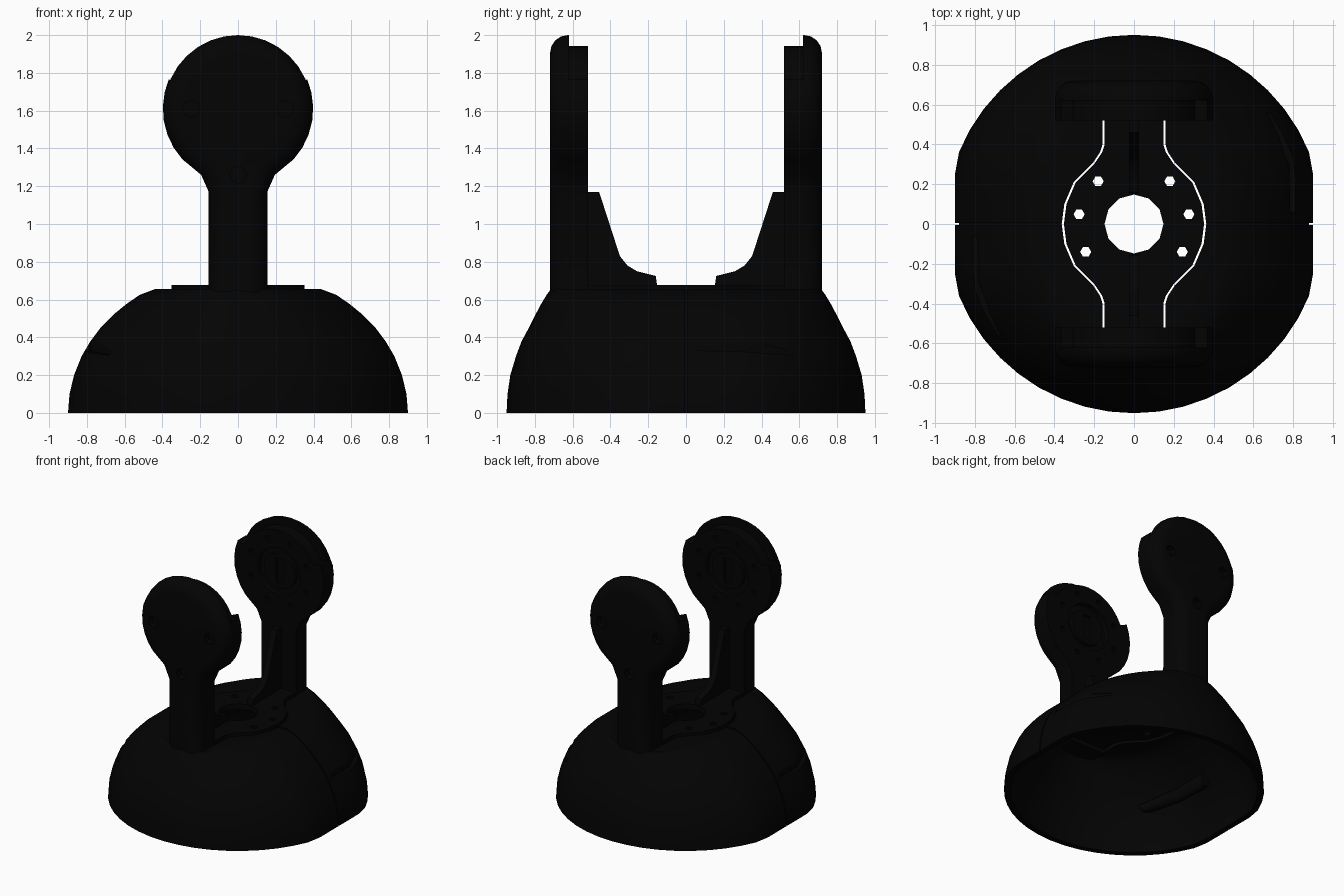
import bpy, bmesh
from math import sin, cos, pi, radians
from mathutils import Matrix

if "Cube" in bpy.data.objects:
    bpy.data.objects.remove(bpy.data.objects["Cube"])

black = bpy.data.materials.new("black_plastic")
black.diffuse_color = (0.001, 0.001, 0.001, 1)
black.use_nodes = True
black.node_tree.nodes["Principled BSDF"].inputs["Base Color"].default_value = black.diffuse_color


def finish(name, bm):
    bmesh.ops.recalc_face_normals(bm, faces=bm.faces)
    me = bpy.data.meshes.new(name)
    bm.to_mesh(me)
    bm.free()
    ob = bpy.data.objects.new(name, me)
    bpy.context.collection.objects.link(ob)
    me.materials.append(black)
    return ob


def loft(name, rings):
    bm = bmesh.new()
    loops = [[bm.verts.new(p) for p in r] for r in rings]
    n = len(loops[0])
    for a, b in zip(loops, loops[1:]):
        for i in range(n):
            j = (i + 1) % n
            bm.faces.new((a[i], a[j], b[j], b[i]))
    bm.faces.new(loops[0])
    bm.faces.new(loops[-1])
    return finish(name, bm)


def prism(name, pts, axis, lo, hi):
    put = {'x': lambda a, b, h: (h, a, b),
           'y': lambda a, b, h: (a, h, b),
           'z': lambda a, b, h: (a, b, h)}[axis]
    return loft(name, [[put(a, b, h) for a, b in pts] for h in (lo, hi)])


def disc(cx, cy, r, n=24):
    return [(cx + r * cos(2 * pi * i / n), cy + r * sin(2 * pi * i / n)) for i in range(n)]


def rect(x0, x1, y0, y1):
    return [(x0, y0), (x1, y0), (x1, y1), (x0, y1)]


def cut(ob, *cutters):
    bpy.context.view_layer.objects.active = ob
    for c in cutters:
        m = ob.modifiers.new("cut", 'BOOLEAN')
        m.operation, m.solver, m.object = 'DIFFERENCE', 'EXACT', c
        bpy.ops.object.modifier_apply(modifier=m.name)
        bpy.data.objects.remove(c)
    return ob


def turned(ob, name):
    new = ob.copy()
    new.data = ob.data.copy()
    new.name = name
    new.data.transform(Matrix.Rotation(pi, 4, 'Z'))
    bpy.context.collection.objects.link(new)
    return new


# domed base: height, half width, half depth
levels = [(0, .9, .95), (.1, .892, .945), (.2, .868, .93), (.3, .828, .9), (.38, .781, .87),
          (.45, .728, .832), (.52, .66, .797), (.58, .586, .765), (.625, .52, .738), (.655, .44, .715)]


def dome(name, off, drop=0.0):
    rings = []
    for i, (z, rx, ry) in enumerate(levels):
        z = -drop if i == 0 else z * (1 - off / .655)
        rings.append([(max(-1, min(1, 1.056 * cos(t))) * (rx - off), (ry - off) * sin(t), z)
                      for t in [2 * pi * k / 48 for k in range(48)]])
    return loft(name, rings)


def opening(grow):
    q = [(.355, 0), (.342, .1), (.295, .21), (.2, .305), (.163, .36), (.15, .4), (.15, .52)]
    q = [(x + grow, y) for x, y in q]
    right = [(x, -y) for x, y in q[:0:-1]] + q
    return right + [(-x, y) for x, y in right[::-1]]


base = dome("base_shell", 0)
seam = prism("seam_cutter", rect(-1, 1, -.006, .006), 'z', -.2, .7)
cut(seam, dome("seam_core", .014, .3))


# shallow wedge-shaped finger pocket, tapering in height
def pocket(name):
    return loft(name, [[(x, y, lo), (.95, y, lo), (.95, y, hi), (x, y, hi)]
                       for y, x, lo, hi in ((.06, .785, .33, .415), (.3, .78, .325, .39), (.56, .66, .305, .325))])


pocket_a = pocket("pocket_a")
pocket_b = turned(pocket_a, "pocket_b")
cut(base, dome("inside", .042, .1), prism("top_opening", opening(.008), 'z', .4, .8),
    seam, pocket_a, pocket_b)

# raised liner on the inside behind each pocket
liner = loft("pocket_liner", [[(x + .045 * cos(t), y, z + r * sin(t)) for t in [pi * k / 6 for k in range(12)]]
                              for x, y, z, r in ((.715, .03, .37, .05), (.71, .08, .37, .06), (.69, .3, .355, .055),
                                                 (.595, .54, .32, .04), (.575, .58, .32, .03))])
turned(liner, "pocket_liner_2")

# bracket plate with bolt holes
plate = prism("bracket_plate", opening(-.003), 'z', .63, .676)
cut(plate, prism("bore", disc(0, 0, .148, 12), 'z', .5, .8))
for a in (10, 50, 130, 170, 210, 330):
    t = radians(a)
    cut(plate, prism("bolt", disc(.28 * cos(t), .28 * sin(t), .028, 6), 'z', .5, .8))

# thin curved web rising from the plate to each arm
rib = [(.53, .65), (.53, 1.17), (.46, 1.17), (.35, .83), (.31, .78), (.26, .75), (.16, .725), (.15, .65)]
turned(prism("support_web", rib, 'x', -.025, .025), "support_web_front")

# arm: round head on a neck
HZ = 1.61


def arm_outline(top_r):
    pts = [(.155, .6), (.155, 1.17), (.195, 1.26)]
    for a in range(-42, 91, 11):
        r = top_r if a > 22 else .398
        pts.append((r * cos(radians(a)), HZ + r * sin(radians(a))))
        if a == 13 and top_r < .39:
            pts += [(r * cos(radians(23)), HZ + r * sin(radians(23))) for r in (.398, top_r)]
    return pts + [(-x, z) for x, z in pts[::-1] if abs(x) > .01]


# outer half of the arm, with a rounded outer rim
shell = prism("arm_shell", arm_outline(.39), 'y', .62, .72)
bm = bmesh.new()
bm.from_mesh(shell.data)
rim = [e for e in bm.edges if all(v.co.y > .71 for v in e.verts) and any(v.co.z > .7 for v in e.verts)]
bmesh.ops.bevel(bm, geom=rim, offset=.095, segments=4, profile=.5, affect='EDGES')
bmesh.ops.recalc_face_normals(bm, faces=bm.faces)
bm.to_mesh(shell.data)
bm.free()
for x, z in ((-.25, HZ), (.25, HZ), (0, 1.26)):
    cut(shell, prism("screw", disc(x, z, .045, 8), 'y', .67, .8))

# inner half of the head with a round recess and small screw holes
inner = prism("arm_inner", arm_outline(.333), 'y', .52, .625)
cut(inner, prism("recess", disc(0, HZ, .19, 24), 'y', .4, .56))
for k in range(8):
    t = pi / 8 + k * pi / 4
    cut(inner, prism("screw", disc(.265 * cos(t), HZ + .265 * sin(t), .022, 8), 'y', .4, .55))
hub = prism("head_hub", disc(0, HZ, .14, 24), 'y', .53, .57)
cut(hub, prism("slot", rect(-.03, .03, HZ - .1, HZ + .1), 'y', .4, .55))
for ob in (shell, inner, hub):
    turned(ob, ob.name + "_front")

bpy.ops.object.select_all(action='SELECT')
bpy.context.view_layer.objects.active = base
bpy.ops.object.shade_smooth_by_angle(angle=radians(32))
